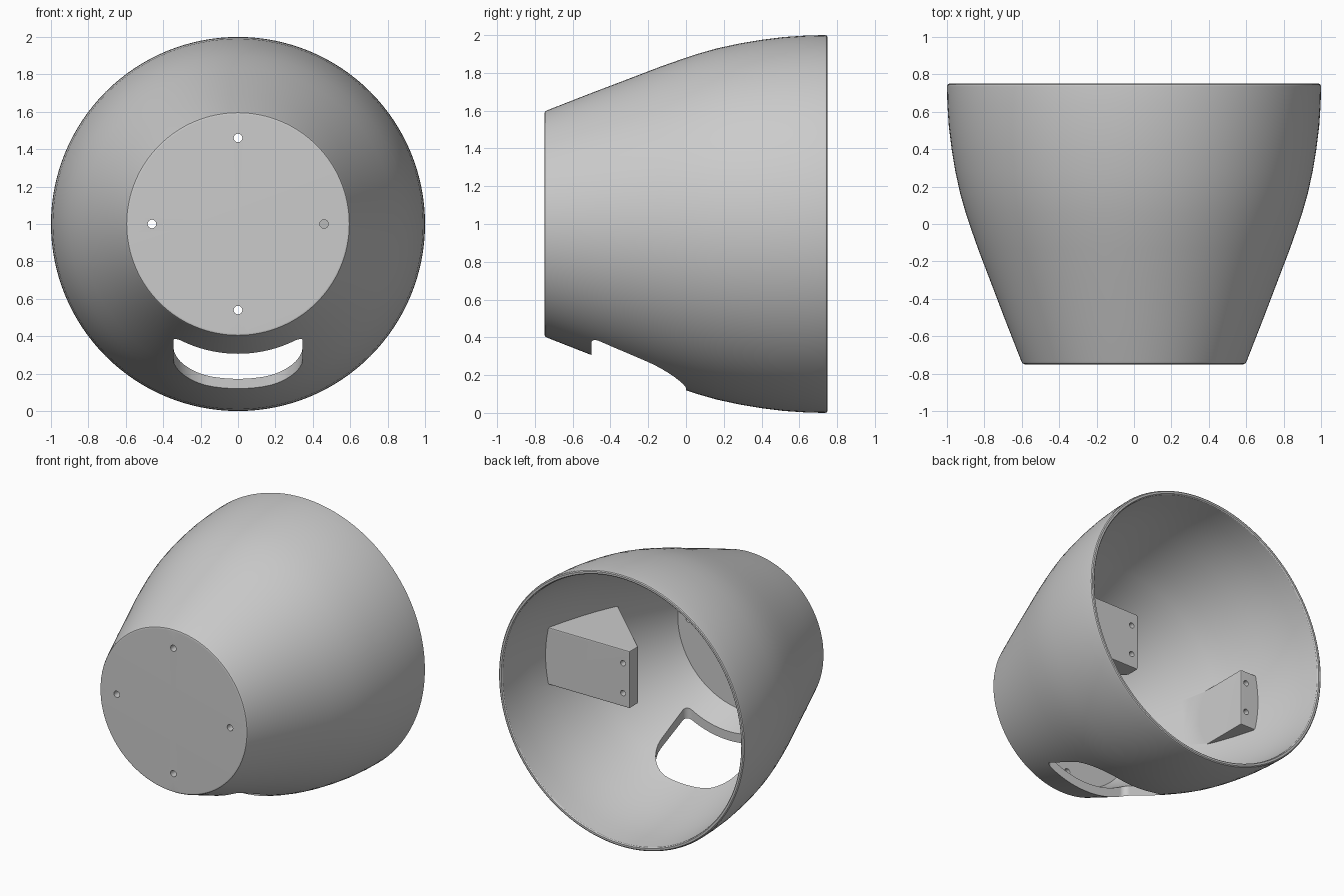
import bpy, bmesh
from math import sin, cos, pi, radians
from mathutils import Matrix, Vector

if "Cube" in bpy.data.objects:
    bpy.data.objects.remove(bpy.data.objects["Cube"])

grey = bpy.data.materials.new("light_grey_plastic")
grey.use_nodes = True
grey.diffuse_color = (0.6, 0.6, 0.6, 1)
grey.node_tree.nodes["Principled BSDF"].inputs["Base Color"].default_value = (0.6, 0.6, 0.6, 1)


def make_object(name, bm):
    bmesh.ops.recalc_face_normals(bm, faces=bm.faces[:])
    mesh = bpy.data.meshes.new(name)
    bm.to_mesh(mesh)
    bm.free()
    mesh.materials.append(grey)
    obj = bpy.data.objects.new(name, mesh)
    bpy.context.collection.objects.link(obj)
    return obj


def activate(obj):
    bpy.ops.object.select_all(action="DESELECT")
    obj.select_set(True)
    bpy.context.view_layer.objects.active = obj


def apply_modifier(obj, kind, **settings):
    mod = obj.modifiers.new(kind.title(), kind)
    for key, value in settings.items():
        setattr(mod, key, value)
    activate(obj)
    bpy.ops.object.modifier_apply(modifier=mod.name)


def combine(target, tool, operation):
    apply_modifier(target, "BOOLEAN", object=tool, operation=operation, solver="EXACT")
    bpy.data.objects.remove(tool)


def lathe(name, profile, segments):
    """Spin (radius, y) points around the housing axis."""
    bm = bmesh.new()
    verts = [bm.verts.new((r, y, 1)) for r, y in profile]
    edges = [bm.edges.new(pair) for pair in zip(verts, verts[1:])]
    bmesh.ops.spin(bm, geom=verts + edges, cent=(0, 0, 1), axis=(0, 1, 0),
                   angle=2 * pi, steps=segments, use_duplicate=False)
    bmesh.ops.remove_doubles(bm, verts=bm.verts[:], dist=1e-4)
    return make_object(name, bm)


def prism(name, outline, bottom, top):
    """Extrude an (x, y) outline upwards."""
    bm = bmesh.new()
    face = bm.faces.new([bm.verts.new((x, y, bottom)) for x, y in outline])
    walls = bmesh.ops.extrude_face_region(bm, geom=[face])
    moved = [v for v in walls["geom"] if isinstance(v, bmesh.types.BMVert)]
    bmesh.ops.translate(bm, verts=moved, vec=(0, 0, top - bottom))
    return make_object(name, bm)


def drill(target, x, y, z, radius, depth):
    bm = bmesh.new()
    bmesh.ops.create_cone(bm, cap_ends=True, segments=20, radius1=radius, radius2=radius,
                          depth=depth, matrix=Matrix.Translation((x, y, z)) @ Matrix.Rotation(pi / 2, 4, "X"))
    combine(target, make_object("drill_cutter", bm), "DIFFERENCE")


def arc(cx, cy, radius, start, steps=8):
    """Quarter circle, anticlockwise from the start angle."""
    return [(cx + radius * cos(radians(start + 90 * i / steps)),
             cy + radius * sin(radians(start + 90 * i / steps))) for i in range(steps + 1)]


# Housing shell: flared cup with closed front and open back
outer = [(0, -.75), (.585, -.75), (.595, -.746), (.602, -.735), (.69, -.51), (.77, -.3),
         (.835, -.13), (.87, -.03), (.9, .06), (.93, .165), (.955, .28), (.975, .4),
         (.99, .52), (.998, .64), (1, .735), (.997, .745), (.99, .75)]
inner = [(.976, .75), (.97, .744), (.968, .735), (.962, .6), (.943, .45), (.915, .31),
         (.88, .17), (.842, .04), (.8, -.08), (.7, -.32), (.6, -.57), (.55, -.69), (0, -.69)]
housing = lathe("housing", outer + inner, 128)

# Gusset brackets on the inner side walls: long on the left, short on the right
long_bracket = prism("left_bracket", [(.234, .32), (.234, .22), (.715, -.23), (.765, -.23),
                                      (.87, .05), (.93, .32)], .79, 1.21)
short_bracket = prism("right_bracket", [(-.745, .22), (-.745, -.23), (-.77, -.23),
                                        (-.865, .05), (-.908, .22)], .78, 1.2)
for bracket, x, y in ((long_bracket, .288, .32), (short_bracket, -.79, .22)):
    apply_modifier(bracket, "BEVEL", width=.01, segments=2)
    combine(housing, bracket, "UNION")
    for z in (.89, 1.11):
        drill(housing, x, y, z, .02, .12)

# Rounded slot through the underside
right_half = arc(.3, -.455, .045, 270) + arc(.14, -.205, .205, 0)
left_half = [(-x, y) for x, y in reversed(right_half)]
combine(housing, prism("slot_cutter", right_half + left_half, -.2, .6), "DIFFERENCE")

# Four screw holes through the front plate
for i in range(4):
    a = i * pi / 2
    drill(housing, .46 * cos(a), -.72, 1 + .46 * sin(a), .023, .3)

activate(housing)
bpy.ops.object.shade_smooth_by_angle(angle=radians(32))
apply_modifier(housing, "WEIGHTED_NORMAL", keep_sharp=True)
